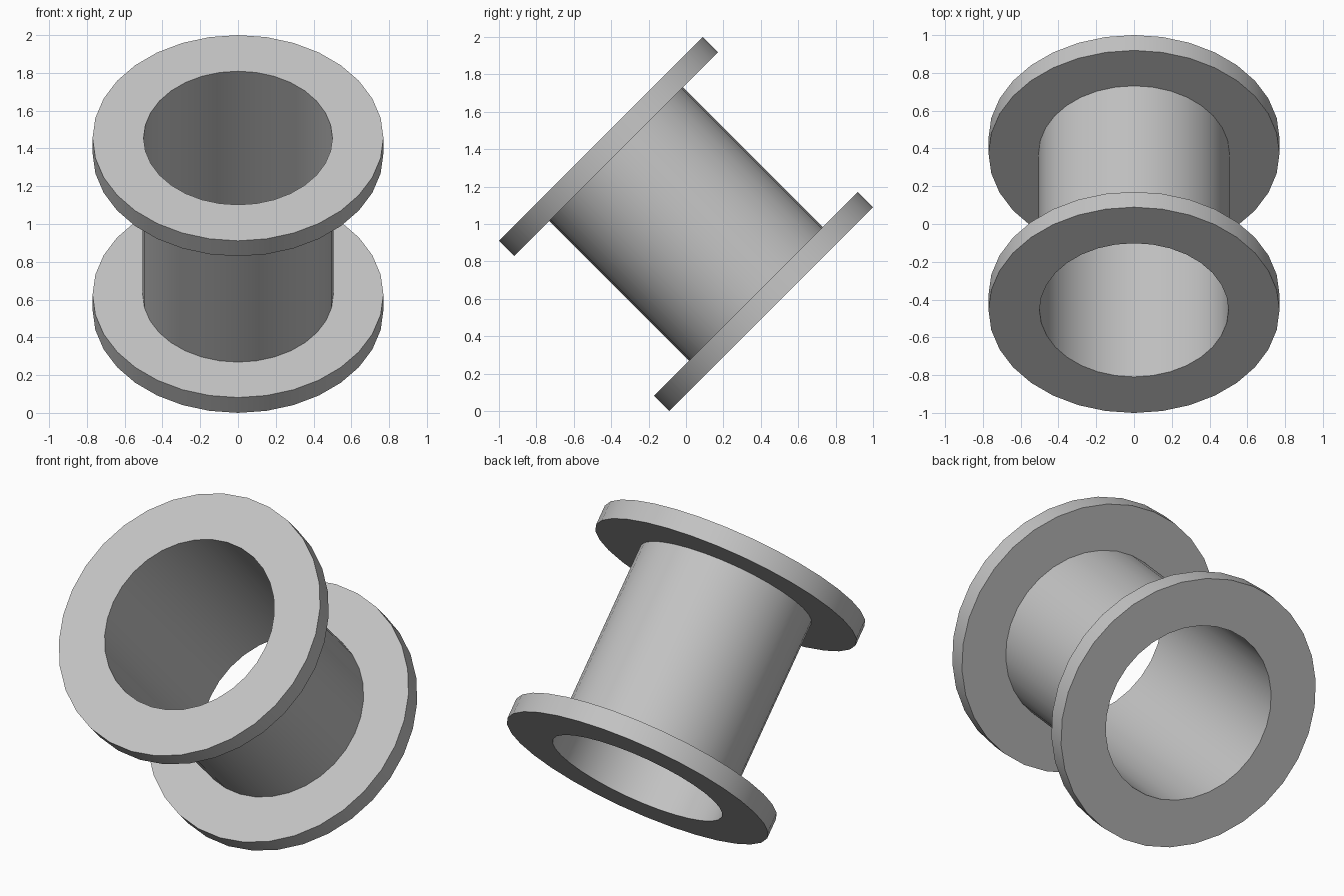
import bpy, bmesh, math
from mathutils import Matrix, Vector

default = bpy.data.objects.get("Cube")
if default:
    bpy.data.objects.remove(default, do_unlink=True)

SEGMENTS = 32
BORE, TUBE, FLANGE = 0.5, 0.505, 0.77   # radii
END = 0.644                             # half length
INNER = END - 0.115                     # inner face of each flange

grey = bpy.data.materials.new("plain grey")
grey.use_nodes = True
colour = (0.55, 0.55, 0.55, 1)
grey.diffuse_color = colour
grey.node_tree.nodes["Principled BSDF"].inputs["Base Color"].default_value = colour

# Half section of the spool, mirrored to close the outline
half = [(BORE, END), (FLANGE, END), (FLANGE, INNER), (TUBE, INNER)]
profile = half + [(r, -h) for r, h in reversed(half)]

# Revolve the section into a hollow tube with a flange at each end
bm = bmesh.new()
rings = []
for i in range(SEGMENTS):
    a = math.tau * i / SEGMENTS
    rings.append([bm.verts.new((r * math.cos(a), r * math.sin(a), h)) for r, h in profile])
for i, ring in enumerate(rings):
    following = rings[(i + 1) % SEGMENTS]
    for j in range(len(profile)):
        k = (j + 1) % len(profile)
        bm.faces.new((ring[j], following[j], following[k], ring[k]))
bmesh.ops.recalc_face_normals(bm, faces=bm.faces)

# Tilt the axis toward the front and lift onto the ground
tilt = Matrix.Translation(Vector((0, 0, 1))) @ Matrix.Rotation(math.radians(45), 4, "X")
bmesh.ops.transform(bm, matrix=tilt, verts=bm.verts)

mesh = bpy.data.meshes.new("flanged_tube")
bm.to_mesh(mesh)
bm.free()
mesh.materials.append(grey)
spool = bpy.data.objects.new("flanged_tube", mesh)
bpy.context.collection.objects.link(spool)

# Smooth round walls, crisp rims
bpy.ops.object.select_all(action="DESELECT")
spool.select_set(True)
bpy.context.view_layer.objects.active = spool
bpy.ops.object.shade_smooth_by_angle(angle=math.radians(30))
